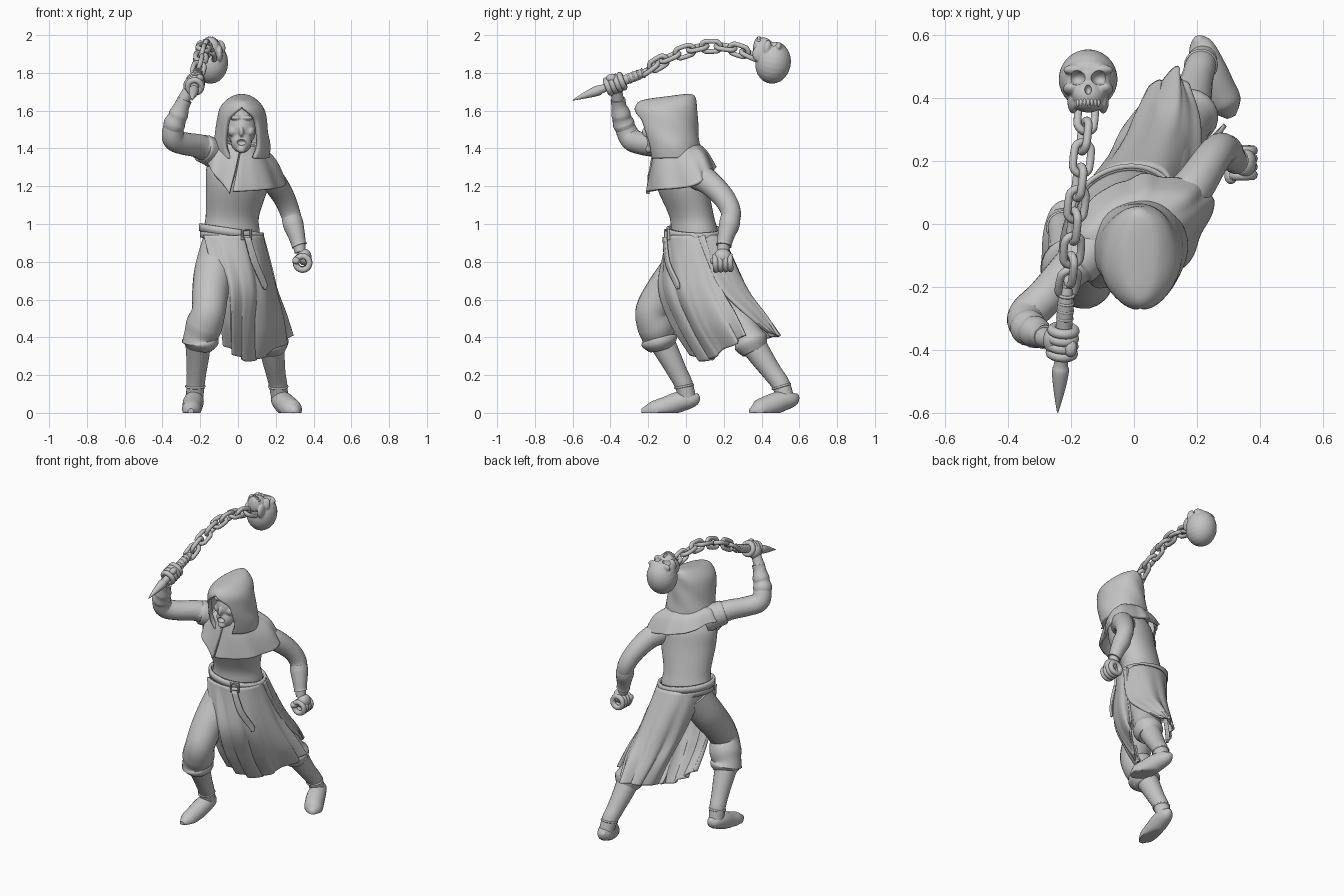
import bpy, bmesh, math
from mathutils import Vector, Matrix

if "Cube" in bpy.data.objects:
    bpy.data.objects.remove(bpy.data.objects["Cube"])

stone = bpy.data.materials.new("light_grey")
stone.use_nodes = True
GREY = (0.55, 0.55, 0.55, 1)
stone.diffuse_color = GREY
stone.node_tree.nodes["Principled BSDF"].inputs["Base Color"].default_value = GREY
parts = []


def add(name, bm, thick=0):
    bmesh.ops.remove_doubles(bm, verts=bm.verts, dist=0.00005)
    bmesh.ops.recalc_face_normals(bm, faces=bm.faces)
    mesh = bpy.data.meshes.new(name)
    bm.to_mesh(mesh)
    bm.free()
    mesh.materials.append(stone)
    ob = bpy.data.objects.new(name, mesh)
    bpy.context.collection.objects.link(ob)
    parts.append(ob)
    if thick:
        mod = ob.modifiers.new("thickness", "SOLIDIFY")
        mod.thickness, mod.offset = thick, 0
    return ob


def sample(pts, n):
    """Smooth curve through points of any dimension."""
    pts = [Vector(p) for p in pts]
    segs = len(pts) - 1
    out = []
    for i in range(n + 1):
        t = i * segs / n
        k = min(int(t), segs - 1)
        f = t - k
        a, b, c, d = [pts[max(0, min(segs, j))] for j in range(k - 1, k + 3)]
        out.append((b * 2 + (c - a) * f + (a * 2 - b * 5 + c * 4 - d) * f * f
                    + (b * 3 - a - c * 3 + d) * f ** 3) * 0.5)
    return out


def loft(name, rows, wrap=True, caps=(True, True), thick=0):
    bm = bmesh.new()
    vs = [[bm.verts.new(p) for p in row] for row in rows]
    n = len(rows[0])
    for a, b in zip(vs, vs[1:]):
        for i in range(n if wrap else n - 1):
            j = (i + 1) % n
            bm.faces.new((a[i], a[j], b[j], b[i]))
    for use, row in zip(caps, (vs[0], vs[-1])):
        if use:
            bm.faces.new(row)
    return add(name, bm, thick)


def tube(name, pts, n=24, sides=20):
    """Round limb through (x, y, z, radius) points, kept above the ground."""
    path = sample(pts, n)
    rows, side = [], None
    for i, p in enumerate(path):
        t = (path[min(i + 1, n)].xyz - path[max(i - 1, 0)].xyz).normalized()
        if side is None:
            side = t.orthogonal()
        side = (side - t * side.dot(t)).normalized()
        up = t.cross(side)
        row = []
        for k in range(sides):
            a = math.tau * k / sides
            v = p.xyz + (side * math.cos(a) + up * math.sin(a)) * max(p.w, 0.002)
            v.z = max(v.z, 0)
            row.append(v)
        rows.append(row)
    return loft(name, rows)


def cloth(name, rows, nu, nv, folds=0, depth=0, thick=0.014):
    """Draped sheet through rows of points, with folds deepening downward."""
    cols = [sample(r, nu) for r in rows]
    columns = [sample(c, nv) for c in zip(*cols)]
    grid = [list(r) for r in zip(*columns)]
    for v, row in enumerate(grid):
        mid = sum(row, Vector((0, 0, 0))) / len(row)
        for u, p in enumerate(row):
            out = Vector((p.x - mid.x, p.y - mid.y, 0)).normalized()
            wave = math.sin(math.tau * folds * u / nu) + 0.4 * math.sin(math.tau * folds * 1.7 * u / nu)
            row[u] = p + out * depth * wave * v / nv
    return loft(name, grid, False, (False, False), thick)


def spheres(items):
    bm = bmesh.new()
    for c, r in items:
        bmesh.ops.create_uvsphere(bm, u_segments=24, v_segments=16, radius=1,
                                  matrix=Matrix.Translation(c) @ Matrix.Diagonal((*r, 1)))
    return bm


def blob(name, items, cuts=(), voxel=0.005):
    """Ellipsoids fused into one skin, then hollowed by other ellipsoids."""
    ob = add(name, spheres(items))
    mod = ob.modifiers.new("fuse", "REMESH")
    mod.mode, mod.voxel_size = "VOXEL", voxel
    mod = ob.modifiers.new("soften", "SMOOTH")
    mod.iterations = 7
    cutters = []
    for cut in cuts:
        cutter = add(name + "_cutter", spheres([cut]))
        parts.remove(cutter)
        cutter.hide_render = True
        cutters.append(cutter)
        mod = ob.modifiers.new("hollow", "BOOLEAN")
        mod.operation, mod.object, mod.solver = "DIFFERENCE", cutter, "EXACT"
    bpy.context.view_layer.update()
    mesh = bpy.data.meshes.new_from_object(ob.evaluated_get(bpy.context.evaluated_depsgraph_get()))
    ob.modifiers.clear()
    ob.data = mesh
    for cutter in cutters:
        bpy.data.objects.remove(cutter)
    return ob


def ring(name, centre, axis, major, minor, stretch=0, roll=0, segs=24):
    bpy.ops.mesh.primitive_torus_add(major_radius=major, minor_radius=minor,
                                     major_segments=segs, minor_segments=10)
    ob = bpy.context.object
    ob.name = name
    ob.data.materials.append(stone)
    for v in ob.data.vertices:
        if abs(v.co.x) > 0.001:
            v.co.x += math.copysign(stretch, v.co.x)
    q = Vector(axis).to_track_quat("X" if stretch else "Z", "Z" if stretch else "Y").to_matrix().to_4x4()
    ob.matrix_world = Matrix.Translation(centre) @ q @ Matrix.Rotation(roll, 4, "X" if stretch else "Z")
    parts.append(ob)


def oval(cx, cy, z, rx, ry, yaw=0.38, n=40, tilt=0):
    row = []
    for k in range(n):
        a = math.tau * k / n
        x, y = rx * math.cos(a), ry * math.sin(a)
        px = x * math.cos(yaw) - y * math.sin(yaw)
        row.append((cx + px, cy + x * math.sin(yaw) + y * math.cos(yaw), z - tilt * px))
    return row


# Torso and belt
body = sample([(-.03, .05, .84, .14, .11), (-.035, .045, .95, .155, .12), (-.03, .03, 1.04, .145, .113),
               (-.005, -.02, 1.2, .17, .13), (0, -.035, 1.32, .165, .12), (.01, -.06, 1.42, .08, .08)], 20)
loft("torso", [oval(*p) for p in body])
for name, z, grow in (("belt", .958, .012), ("under_belt", .925, .006)):
    loft(name, [oval(-.035, .045, z + dz, .157 + grow, .122 + grow, tilt=.15) for dz in (-.02, 0, .02)],
         caps=(False, False), thick=.016)
ring("buckle", (.045, -.1, .945), (.35, -1, 0), .034, .008, roll=math.pi / 4, segs=4)
cloth("belt_tail", [[(.035, -.118, .93), (.065, -.106, .93)], [(.07, -.108, .8), (.105, -.09, .8)],
                    [(.115, -.068, .7), (.15, -.04, .69)], [(.135, -.045, .655), (.145, -.04, .655)]], 4, 12)

# Open skirt: a front sheet and a back sheet
cloth("skirt_front", [
    [(-.18, -.06, .94), (-.1, -.09, .94), (.02, -.095, .94), (.11, -.02, .94), (.13, .1, .94)],
    [(-.11, -.12, .69), (-.03, -.135, .68), (.08, -.08, .67), (.17, .04, .67), (.195, .18, .68)],
    [(-.08, -.07, .5), (-.02, -.07, .48), (.07, 0, .46), (.19, .11, .48), (.25, .26, .53)],
    [(-.06, .01, .36), (-.01, .04, .31), (.06, .1, .275), (.18, .2, .33), (.29, .315, .41)]],
    80, 28, 5, .02)
cloth("skirt_back", [
    [(.13, .06, .94), (.09, .165, .94), (-.03, .185, .95), (-.13, .14, .96), (-.18, .06, .96)],
    [(.195, .17, .68), (.14, .29, .67), (.03, .31, .67), (-.06, .23, .67), (-.1, .16, .68)],
    [(.2, .31, .53), (.15, .4, .53), (.055, .38, .52), (-.02, .31, .52), (-.05, .24, .52)],
    [(.155, .43, .43), (.14, .485, .41), (.08, .45, .4), (.03, .38, .38), (-.01, .3, .37)]],
    60, 24, 4, .014)

# Legs: baggy trousers, boots, shoes
tube("right_trouser", [(-.09, .05, .9, .1), (-.125, -.03, .76, .105), (-.146, -.12, .64, .097),
                       (-.155, -.178, .54, .09), (-.18, -.16, .46, .098), (-.2, -.147, .405, .088),
                       (-.2, -.14, .378, .098), (-.205, -.13, .34, .068)], 36)
tube("left_trouser", [(.04, .08, .88, .1), (.08, .16, .72, .1), (.115, .25, .55, .09), (.15, .3, .45, .085),
                      (.17, .33, .4, .082), (.177, .345, .37, .092), (.182, .365, .325, .068)], 36)
tube("right_boot", [(-.23, .01, .07, .045), (-.225, -.012, .15, .049), (-.22, -.042, .21, .052),
                    (-.214, -.083, .29, .06), (-.21, -.13, .38, .07)])
tube("left_boot", [(.222, .53, .07, .045), (.212, .502, .15, .049), (.2, .46, .21, .052),
                   (.188, .41, .28, .06), (.175, .35, .37, .07)])
tube("right_shoe", [(-.225, .068, .095, .01), (-.227, .04, .075, .04), (-.235, -.03, .06, .054),
                    (-.242, -.11, .032, .052), (-.248, -.18, .012, .046), (-.25, -.235, .008, .015)])
tube("left_shoe", [(.2, .592, .095, .01), (.213, .565, .075, .04), (.235, .5, .06, .055),
                   (.265, .43, .032, .058), (.292, .38, .012, .052), (.31, .34, .008, .015)])
ring("right_boot_band", (-.226, -.01, .14), (0, -.2, 1), .048, .006)
ring("left_boot_band", (.213, .505, .14), (0, -.3, 1), .048, .006)

# Arms with bracers
tube("right_arm", [(-.11, -.06, 1.36, .08), (-.2, -.14, 1.41, .064), (-.28, -.23, 1.425, .06),
                   (-.34, -.29, 1.45, .06), (-.34, -.325, 1.52, .053), (-.3, -.355, 1.63, .036),
                   (-.26, -.37, 1.71, .03)], 36)
tube("right_bracer", [(-.343, -.315, 1.495, .05), (-.336, -.33, 1.53, .058), (-.323, -.34, 1.56, .05),
                      (-.313, -.345, 1.585, .051), (-.297, -.355, 1.625, .04), (-.282, -.36, 1.66, .039)])
tube("right_sleeve", [(-.1, -.05, 1.36, .08), (-.15, -.095, 1.385, .077), (-.185, -.13, 1.4, .074),
                      (-.19, -.135, 1.402, .06)])
tube("left_arm", [(.13, .05, 1.26, .075), (.19, .12, 1.22, .066), (.243, .2, 1.14, .058), (.276, .238, 1.06, .053),
                  (.298, .224, .98, .048), (.318, .205, .91, .036), (.33, .195, .85, .03)], 36)
tube("left_bracer", [(.282, .235, 1.04, .051), (.292, .23, 1.0, .055), (.307, .215, .95, .047), (.32, .203, .9, .04), (.325, .2, .885, .042)])


# Fists: four curled fingers, a palm and a thumb
def fist(side, centre, axis, palm, thumb):
    centre, axis = Vector(centre), Vector(axis).normalized()
    for k in range(4):
        ring(f"{side}_finger_{k + 1}", centre + axis * (k - 1.5) * .026, axis, .036, .016)
    blob(side + "_palm", [(centre + Vector(palm), (.038, .048, .045)), (centre + Vector(thumb), (.022, .03, .022))])


grip = Vector((.025, .35, .135))
fist("right", (-.227, -.375, 1.742), grip, (-.025, .005, -.01), (.025, -.02, .03))
fist("left", (.342, .195, .795), (0, 1, .05), (.01, .0, .03), (-.034, -.04, .01))

# Shoulder mantle, split at the front
cloth("mantle", [
    [(.015, -.16, 1.4), (.08, -.13, 1.41), (.11, -.04, 1.42), (.09, .02, 1.42), (.03, .045, 1.43),
     (-.04, .02, 1.43), (-.08, -.05, 1.44), (-.05, -.13, 1.42), (.01, -.165, 1.4)],
    [(.0, -.175, 1.3), (.1, -.15, 1.3), (.19, -.01, 1.31), (.172, .075, 1.36), (.06, .1, 1.38),
     (-.05, .07, 1.4), (-.15, -.03, 1.435), (-.12, -.14, 1.39), (-.01, -.185, 1.3)],
    [(-.025, -.2, 1.17), (.13, -.15, 1.18), (.238, .03, 1.2), (.213, .115, 1.255), (.07, .148, 1.29),
     (-.07, .115, 1.32), (-.19, -.02, 1.375), (-.14, -.17, 1.29), (-.045, -.205, 1.16)]],
    96, 16, 8, .006, .018)

# Hood: horseshoe sections (height, centre y, half width, half depth, opening angle)
hood = sample([(1.665, -.1, .022, .09, 0), (1.658, -.104, .055, .135, 0), (1.635, -.107, .087, .152, 0),
               (1.605, -.107, .108, .156, .3), (1.56, -.102, .12, .152, .6), (1.48, -.09, .13, .145, .68),
               (1.41, -.072, .14, .135, .62), (1.35, -.06, .135, .125, .45)], 32)
rows = []
for z, cy, rx, ry, gap in hood:
    gap, row = max(gap, 0), []
    for i in range(49):
        a = gap + (math.tau - 2 * gap) * i / 48
        fold = 1 + .015 * math.sin(a * 5 + z * 40) * math.sin(a / 2)
        lean = -.13 * ry * math.cos(a) * (z - 1.35) / .32
        row.append((.02 + rx * fold * math.sin(a), cy - ry * fold * math.cos(a), z + lean))
    rows.append(row)
loft("hood", rows, False, (True, False), .022)

# Shouting head
face = [((.018, -.11, 1.51), (.08, .098, .105)), ((.018, -.16, 1.435), (.055, .05, .06)),
        ((.018, -.21, 1.488), (.013, .024, .028)), ((.018, -.195, 1.395), (.024, .02, .02))]
holes = [((.018, -.212, 1.432), (.026, .024, .016))]
for s in (-1, 1):
    face += [((.018 + s * .028, -.186, 1.562), (.032, .024, .013)), ((.018 + s * .046, -.165, 1.49), (.026, .034, .028))]
    holes.append(((.018 + s * .032, -.214, 1.54), (.022, .016, .009)))
blob("head", face, holes)
tube("neck", [(.01, -.05, 1.33, .07), (.015, -.09, 1.45, .055)], 6)

# Spiked handle
tube("handle", [(-.243, -.6, 1.655, .002), (-.238, -.53, 1.683, .018), (-.234, -.47, 1.705, .027),
                (-.232, -.44, 1.717, .022), (-.225, -.36, 1.748, .025), (-.217, -.25, 1.79, .026), (-.213, -.2, 1.81, .015)], 30)
for k in range(4):
    ring(f"handle_ridge_{k + 1}", Vector((-.22, -.3, 1.771)) + grip * .07 * k, grip, .023, .005)

# Chain
count = 9
path = sample([(-.212, -.2, 1.812), (-.2, -.13, 1.86), (-.19, 0, 1.915), (-.175, .125, 1.94),
               (-.16, .26, 1.925), (-.15, .36, 1.885)], count * 2)
for k in range(count):
    a, b, c = path[2 * k:2 * k + 3]
    ring(f"chain_link_{k + 1}", b, c - a, .029, .013, .022, math.radians(20 + 90 * (k % 2)))

# Skull weight, its face turned upward
bone = [((0, .005, .012), (.094, .112, .094)), ((0, -.075, -.052), (.052, .045, .045)), ((0, -.068, -.085), (.044, .05, .022)),
        ((0, -.07, .03), (.065, .035, .035))]
hollow = [((0, -.13, -.042), (.012, .034, .018))]
for s in (-1, 1):
    bone += [((s * .052, -.066, -.032), (.028, .042, .022)), ((s * .036, -.082, .026), (.044, .026, .018)),
             ((s * .048, -.03, -.065), (.018, .045, .04))]
    hollow += [((s * .036, -.116, -.003), (.028, .045, .024)), ((s * .08, -.07, -.075), (.016, .03, .018))]
turn = Matrix.Translation((-.146, .45, 1.861)) @ Matrix.Rotation(math.radians(-100), 4, "X")
blob("skull", bone, hollow, .004).matrix_world = turn
teeth = spheres([((.011 * k, -.112 + .0016 * k * k, -.083), (.006, .008, .012)) for k in range(-3, 4)])
add("skull_teeth", teeth).matrix_world = turn

# Smooth shading with crisp edges
bpy.ops.object.select_all(action="DESELECT")
for ob in parts:
    ob.select_set(True)
bpy.context.view_layer.objects.active = parts[0]
bpy.ops.object.shade_smooth_by_angle(angle=math.radians(50))
